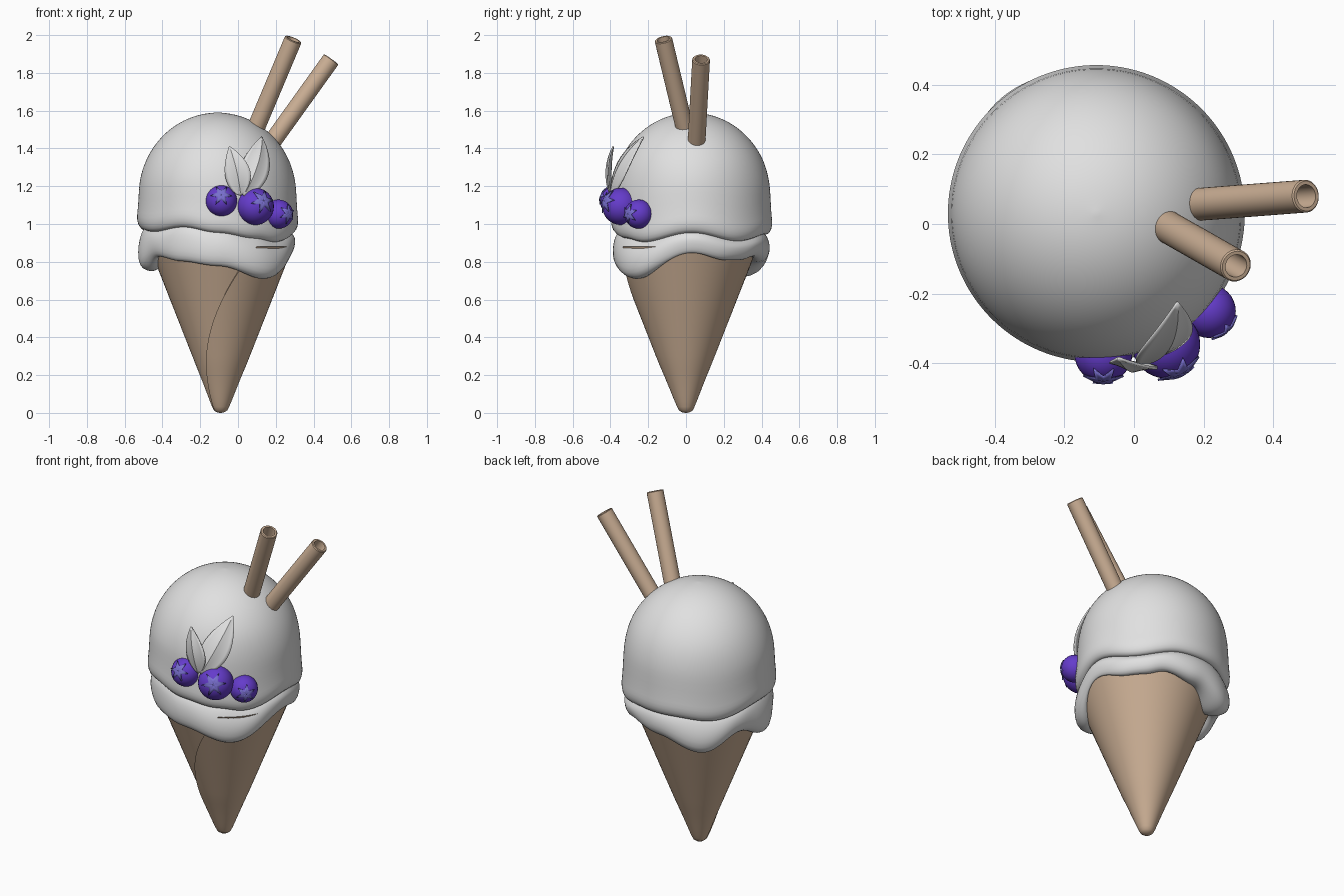
import bpy, bmesh, math
from math import sin, cos, pi, radians, sqrt
from mathutils import Vector

if "Cube" in bpy.data.objects:
    bpy.data.objects.remove(bpy.data.objects["Cube"])


def material(name, rgb):
    m = bpy.data.materials.new(name)
    m.diffuse_color = (*rgb, 1)
    m.use_nodes = True
    m.node_tree.nodes["Principled BSDF"].inputs["Base Color"].default_value = m.diffuse_color
    return m


CREAM = material("pale_grey_cream", (0.75, 0.75, 0.75))
WAFER = material("wafer_tan", (0.60, 0.43, 0.30))
BERRY = material("berry_violet", (0.13, 0.045, 0.60))
STAR = material("berry_crown_lilac", (0.19, 0.16, 0.62))


def make(name, verts, faces, mat, angle=40, subsurf=0, thick=0):
    me = bpy.data.meshes.new(name)
    me.from_pydata([tuple(v) for v in verts], [], faces)
    bm = bmesh.new()
    bm.from_mesh(me)
    bmesh.ops.recalc_face_normals(bm, faces=bm.faces)
    bm.to_mesh(me)
    bm.free()
    for p in me.polygons:
        p.use_smooth = True
    me.set_sharp_from_angle(angle=radians(angle))
    me.materials.append(mat)
    ob = bpy.data.objects.new(name, me)
    bpy.context.collection.objects.link(ob)
    if thick:
        s = ob.modifiers.new("thickness", 'SOLIDIFY')
        s.thickness = thick
        s.offset = 0
    if subsurf:
        s = ob.modifiers.new("smooth", 'SUBSURF')
        s.levels = s.render_levels = subsurf
    return ob


def grid_faces(rows, cols, wrap=True):
    return [(i * cols + j, i * cols + (j + 1) % cols,
             (i + 1) * cols + (j + 1) % cols, (i + 1) * cols + j)
            for i in range(rows - 1) for j in range(cols if wrap else cols - 1)]


def wave(table, deg):
    """Smooth periodic interpolation of (degree, value) pairs."""
    deg %= 360
    pts = table + [(table[0][0] + 360, table[0][1])]
    for (a, va), (b, vb) in zip(pts, pts[1:]):
        if a <= deg <= b:
            t = (1 - cos(pi * (deg - a) / (b - a))) / 2
            return va + (vb - va) * t


# Wavy lower edges: upper scoop skirt, and melted layer on the cone
SKIRT = [(0, .95), (38, .905), (75, .94), (105, .94), (135, .92), (180, .97),
         (212, .955), (243, .98), (270, .95), (300, .92), (320, .90)]
MELT = [(0, .85), (28, .81), (45, .81), (60, .83), (90, .80), (128, .72),
        (162, .82), (190, .75), (215, .83), (240, .805), (270, .78), (310, .71)]
CX, CY = -0.108, 0.03      # scoop axis
KX, KY = -0.093, 0.0       # cone axis


def cone_r(z):
    return 0.045 + 0.39 * (z - 0.03)


def revolve(name, profile, n=72, cap=False, top=0):
    cols = [profile(360 * j / n) for j in range(n)]
    rows = len(cols[0])
    verts = []
    for i in range(rows):
        for j in range(n):
            a = 2 * pi * j / n
            r, z = cols[j][i]
            verts.append((CX + r * cos(a), CY + r * sin(a), z))
    faces = grid_faces(rows, n)
    if cap:
        verts.append((CX, CY, top))
        b = (rows - 1) * n
        faces += [(b + j, b + (j + 1) % n, len(verts) - 1) for j in range(n)]
    return make(name, verts, faces, CREAM, 180, 1)


# Upper scoop
def scoop_profile(d):
    e = wave(SKIRT, d)
    p = [(.33, e + .03), (.38, e + .002), (.408, e + .004), (.425, e + .035),
         (.428, e + .075), (.421, e + .12)]
    z0 = e + .12
    for k in range(1, 16):
        a = radians(88) * k / 15
        z = 1.15 + .44 * sin(a)
        f = max(0, 1 - sin(a) / .5) ** 2       # fade the wave into the dome
        p.append((.419 * cos(a), z + f * (z0 - 1.09)))
    return p


revolve("scoop", scoop_profile, cap=True, top=1.591)


# Melted layer hanging over the cone
def melt_profile(d):
    e, b = wave(SKIRT, d), wave(MELT, d)
    a = radians(d)
    rc = cone_r(b) + (KX - CX) * cos(a) + (KY - CY) * sin(a)
    R = .408 + max(0, .81 - b) * .22
    rc = min(rc, R - .03)
    return [(rc - .03, b + .04), (rc + .005, b + .005), (rc + .4 * (R - rc), b - .006),
            (rc + .85 * (R - rc), b + .01), (R + .004, b + .05),
            (R + .003, (b + .05 + e) / 2), (.403, e - .01), (.38, e + .02), (.33, e + .05)]


revolve("melted_layer", melt_profile)

# Rolled wafer cone, with a spiral seam where the outer layer ends
prof = [(.004, .0), (.022, .004), (.036, .014), (.045, .032)]
prof += [(cone_r(z), z) for z in [.06 + .82 * k / 24 for k in range(25)]]
N = 80
verts = []
for r, z in prof:
    seam = radians(-148 + 100 * z)
    for j in range(N + 1):
        t = j / N
        a = seam + 2 * pi * t
        rr = r + min(.014, r * .1) * (1 - t) - .004 * min(1, r / .1)
        verts.append((KX + rr * cos(a), KY + rr * sin(a), z))
faces = grid_faces(len(prof), N + 1) + [tuple(range(N + 1))]
make("wafer_cone", verts, faces, WAFER, 35)


# Hollow wafer straws
def straw(name, base, top, r=.047, ri=.033, n=32):
    base, top = Vector(base), Vector(top)
    ax = (top - base).normalized()
    base = base - ax * .08
    u = ax.orthogonal().normalized()
    w = ax.cross(u)
    rings = [(base, ri), (base, r), (top - ax * .004, r), (top, r - .004),
             (top, ri), (base, ri)]
    verts = [c + (u * cos(2 * pi * j / n) + w * sin(2 * pi * j / n)) * q
             for c, q in rings for j in range(n)]
    make(name, verts, grid_faces(len(rings), n), WAFER, 35)


straw("straw_left", (.10, -.01, 1.52), (.293, -.12, 1.978))
straw("straw_right", (.195, .057, 1.455), (.494, .08, 1.872))


# Berries with a star-shaped crown
def berry(name, c, r, d, spin):
    c, d = Vector(c), Vector(d).normalized()
    bm = bmesh.new()
    bmesh.ops.create_uvsphere(bm, u_segments=32, v_segments=20, radius=r)
    bm.verts.ensure_lookup_table()
    bm.verts.index_update()
    v = [x.co + c for x in bm.verts]
    f = [[x.index for x in q.verts] for q in bm.faces]
    bm.free()
    make(name, v, f, BERRY, 180)
    u = d.orthogonal().normalized()
    w = d.cross(u)
    verts, n = [c + d * r * 1.0], 12
    for ring in (.5, 1):
        for j in range(n):
            tip = j % 2 == 0
            ang = (.70 if tip else .30) * ring
            lift = 1.02 + (.06 if tip and ring == 1 else .01)
            a = 2 * pi * j / n + spin
            verts.append(c + (d * cos(ang) + (u * cos(a) + w * sin(a)) * sin(ang)) * r * lift)
    faces = [(0, 1 + j, 1 + (j + 1) % n) for j in range(n)]
    faces += [(1 + j, 1 + n + j, 1 + n + (j + 1) % n, 1 + (j + 1) % n) for j in range(n)]
    make(name + "_crown", verts, faces, STAR, 40, 0, .006)


berry("berry_left", (-.088, -.372, 1.122), .083, (0, -.9, .38), .2)
berry("berry_middle", (.092, -.345, 1.093), .098, (.43, -.84, .3), .5)
berry("berry_right", (.215, -.25, 1.052), .077, (.68, -.72, .02), .8)


# Leaves, folded along the middle
def leaf(name, base, tip, normal, half, bulge, shift):
    base, tip = Vector(base), Vector(tip)
    ax = tip - base
    nrm = Vector(normal)
    nrm = (nrm - ax * nrm.dot(ax) / ax.length_squared).normalized()
    side = ax.normalized().cross(nrm)
    if side.x < 0:
        side = -side
    rows, cols = 17, 9
    verts = []
    for i in range(rows):
        u = i / (rows - 1)
        w = half * max(.03, sin(pi * u ** .8) ** .85)
        mid = base + ax * u + (nrm * bulge + side * shift) * 4 * u * (1 - u)
        for j in range(cols):
            v = j / (cols - 1) * 2 - 1
            verts.append(mid + side * v * w - nrm * w * (.45 * abs(v) - .2 * v * v))
    make(name, verts, grid_faces(rows, cols, False), CREAM, 30, 0, .008)


leaf("leaf_left", (.015, -.40, 1.15), (-.045, -.385, 1.41), (-.15, -1, .1), .068, .028, .012)
leaf("leaf_right", (.03, -.40, 1.15), (.125, -.225, 1.46), (.4, -.85, .35), .078, .045, .01)
